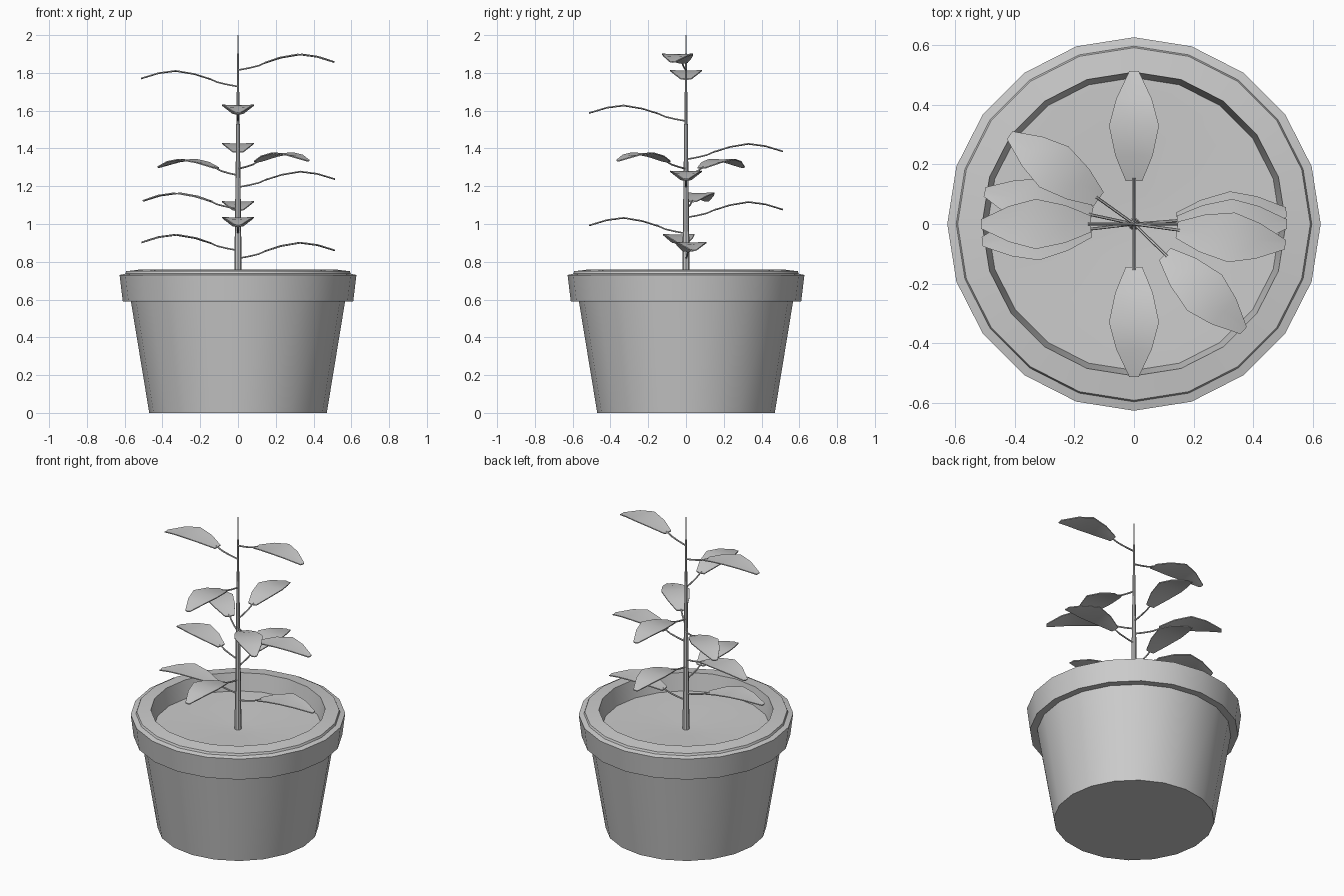
import bpy, bmesh
from math import cos, sin, tau, radians, atan2
from mathutils import Vector

if "Cube" in bpy.data.objects:
    bpy.data.objects.remove(bpy.data.objects["Cube"])


def finish(bm, name, smooth=True):
    bmesh.ops.recalc_face_normals(bm, faces=bm.faces)
    me = bpy.data.meshes.new(name)
    bm.to_mesh(me)
    bm.free()
    ob = bpy.data.objects.new(name, me)
    bpy.context.collection.objects.link(ob)
    if smooth:
        bpy.ops.object.select_all(action='DESELECT')
        ob.select_set(True)
        bpy.context.view_layer.objects.active = ob
        bpy.ops.object.shade_smooth_by_angle(angle=radians(30))
    return ob


def bridge(bm, rings):
    n = len(rings[0])
    for a, b in zip(rings, rings[1:]):
        for i in range(n):
            j = (i + 1) % n
            bm.faces.new((a[i], a[j], b[j], b[i]))


def lathe(name, profile, sides):
    """Turn (radius, z) points round the z axis and cap both ends."""
    bm = bmesh.new()
    rings = [[bm.verts.new((r * cos(tau * i / sides), r * sin(tau * i / sides), z))
              for i in range(sides)] for r, z in profile]
    bridge(bm, rings)
    bm.faces.new(rings[0])
    bm.faces.new(rings[-1])
    return finish(bm, name)


# Pot with collar, raised lip and inner wall
lathe("pot", [(0.47, 0), (0.567, 0.59), (0.61, 0.59), (0.627, 0.73),
              (0.597, 0.737), (0.592, 0.75), (0.51, 0.76), (0.488, 0.63)], 20)

# Soil, slightly dished toward the stem
bm = bmesh.new()
rings = [[bm.verts.new((r * cos(tau * i / 20), r * sin(tau * i / 20), z))
          for i in range(20)] for r, z in [(0.492, 0.65), (0.3, 0.648), (0.1, 0.635)]]
bridge(bm, rings)
bm.faces.new(rings[-1])
finish(bm, "soil")

# Tapering stem
lathe("stem", [(0.021, 0.62), (0.017, 0.95), (0.013, 1.25), (0.009, 1.55),
               (0.005, 1.8), (0.003, 2.0)], 8)

# Leaf outline: distance, rise, half width
BLADE = [(0.145, 0.04, 0.028), (0.23, 0.067, 0.063), (0.33, 0.084, 0.084),
         (0.42, 0.072, 0.06), (0.513, 0.044, 0.016)]
STALK = [(0.0, 0.0), (0.06, 0.011), (0.11, 0.023), (0.155, 0.043)]


def leaf(index, x, y, z):
    turn = atan2(y, x)
    # Thin arched blade
    bm = bmesh.new()
    t = 0.003
    rings = [[bm.verts.new(p) for p in
              ((d, -w, h + t), (d, 0, h + t - 0.003), (d, w, h + t),
               (d, w, h - t), (d, 0, h - t - 0.003), (d, -w, h - t))]
             for d, h, w in BLADE]
    bridge(bm, rings)
    bm.faces.new(rings[0])
    bm.faces.new(rings[-1])
    blade = finish(bm, f"leaf_{index}")
    # Thin leaf stalk
    bm = bmesh.new()
    r = 0.005
    rings = [[bm.verts.new((d, r * cos(tau * i / 6), h + r * sin(tau * i / 6)))
              for i in range(6)] for d, h in STALK]
    bridge(bm, rings)
    bm.faces.new(rings[0])
    bm.faces.new(rings[-1])
    stalk = finish(bm, f"leaf_stalk_{index}")
    for ob in (blade, stalk):
        ob.location = (0, 0, z)
        ob.rotation_euler = (0, 0, turn)


# Leaves up the stem: tip direction and attachment height
LEAVES = [(0.51, 0.04, 0.818), (-0.515, -0.06, 0.86), (0, -0.51, 0.95),
          (0, 0.51, 1.034), (-0.51, 0.11, 1.08), (0.515, 0, 1.195),
          (-0.42, 0.30, 1.258), (0.37, -0.36, 1.292), (0, 0.51, 1.342),
          (0, -0.51, 1.545), (-0.515, 0, 1.728), (0.51, -0.07, 1.815)]
for i, (x, y, z) in enumerate(LEAVES, 1):
    leaf(i, x, y, z)
